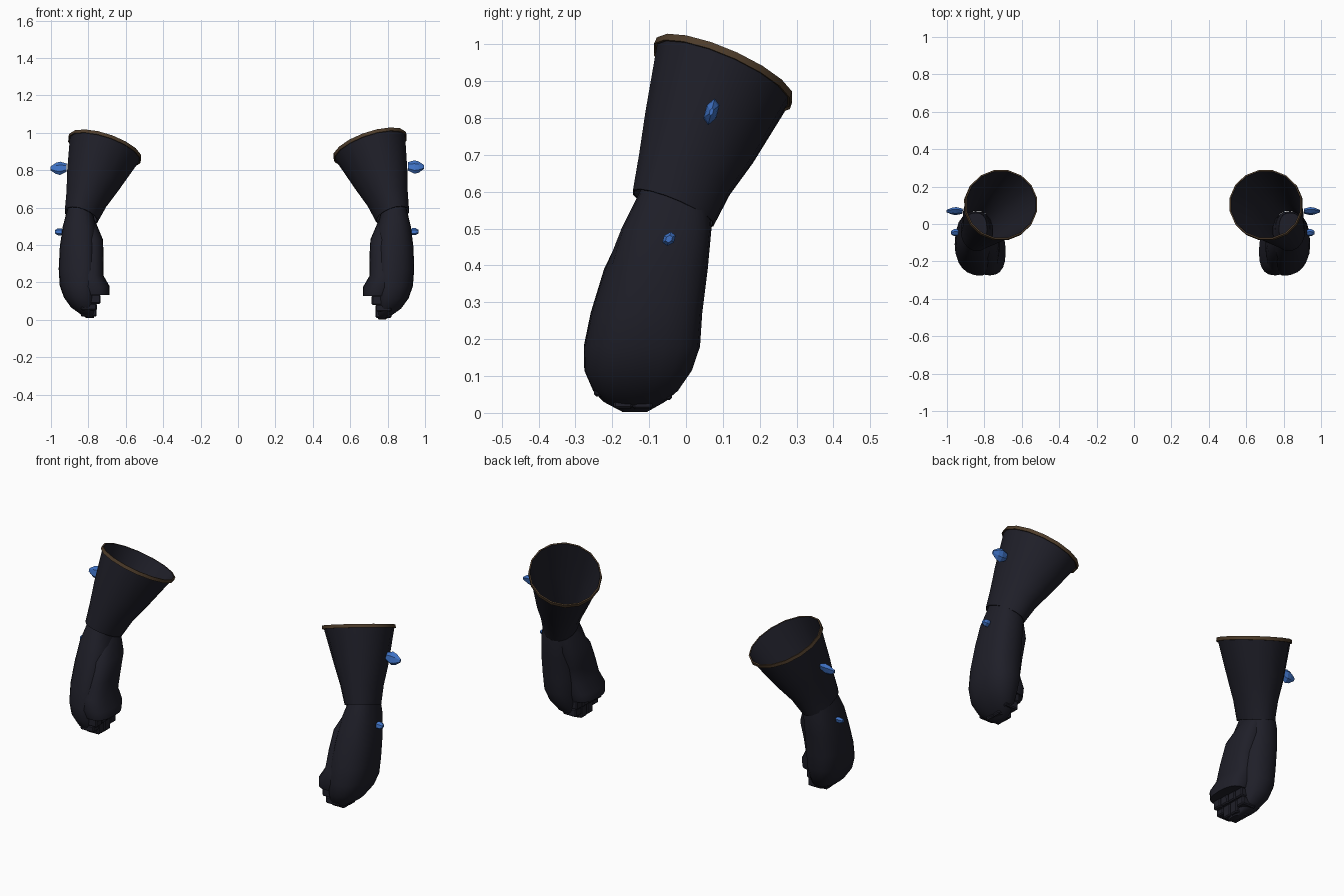
import bpy, bmesh, math

if "Cube" in bpy.data.objects:
    bpy.data.objects.remove(bpy.data.objects["Cube"])


def material(name, rgb):
    m = bpy.data.materials.new(name)
    m.diffuse_color = (*rgb, 1)
    m.use_nodes = True
    m.node_tree.nodes["Principled BSDF"].inputs["Base Color"].default_value = m.diffuse_color
    return m


LEATHER = material("dark leather", (0.0135, 0.0135, 0.0215))
BROWN = material("brown trim", (0.075, 0.045, 0.023))
BLUE = material("blue crystal", (0.05, 0.17, 0.56))


def finish(bm, name, mat, side, angle):
    """Mirror to the wanted side (left hangs slightly wider), fix normals, shade."""
    if side < 0:
        for v in bm.verts:
            v.co.x = -(v.co.x + 0.021 - 0.016 * v.co.z)
            v.co.z = 0.007 + 0.983 * v.co.z
    bmesh.ops.recalc_face_normals(bm, faces=bm.faces)
    me = bpy.data.meshes.new(name)
    bm.to_mesh(me)
    bm.free()
    me.materials.append(mat)
    ob = bpy.data.objects.new(name, me)
    bpy.context.collection.objects.link(ob)
    if angle:
        bpy.ops.object.select_all(action='DESELECT')
        ob.select_set(True)
        bpy.context.view_layer.objects.active = ob
        bpy.ops.object.shade_smooth_by_angle(angle=math.radians(angle))


def loft(rings, name, mat, side, angle=35, closed=False):
    """Skin a list of point rings; cap the ends or join them into a loop."""
    bm = bmesh.new()
    vs = [[bm.verts.new(p) for p in r] for r in rings]
    n = len(vs[0])
    pairs = list(zip(vs, vs[1:]))
    if closed:
        pairs.append((vs[-1], vs[0]))
    for a, b in pairs:
        for i in range(n):
            j = (i + 1) % n
            bm.faces.new((a[i], a[j], b[j], b[i]))
    if not closed:
        bm.faces.new(vs[0])
        bm.faces.new(vs[-1])
    finish(bm, name, mat, side, angle)


def slanted_ring(sec, grow=0.0, lift=0.0, n=16):
    """Elliptic ring on the cuff's sloping plane."""
    cx, cy, cz, rx, ry = sec
    pts = []
    for i in range(n):
        a = math.tau * (i + 0.5) / n
        dx, dy = (rx + grow) * math.cos(a), (ry + grow) * math.sin(a)
        pts.append((cx + dx - 0.27 * lift, cy + dy + 0.36 * lift,
                    cz + 0.3 * dx - 0.4 * dy + 0.9 * lift))
    return pts


def slice_ring(sec, power, skew=0.0, n=20):
    """Rounded-box ring at one height: z, x0, x1, y0, y1; front may be skewed."""
    z, x0, x1, y0, y1 = sec
    pts = []
    for i in range(n):
        a = math.tau * i / n
        c, s = math.cos(a), math.sin(a)
        fx = math.copysign(abs(c) ** (2 / power), c)
        fy = math.copysign(abs(s) ** (2 / power), s)
        x = (x0 + x1) / 2 + fx * (x1 - x0) / 2
        y = (y0 + y1) / 2 + fy * (y1 - y0) / 2
        if fy < 0 and z < 0.45:
            y -= skew * (x - 0.80) * fy
        pts.append((x, y, z))
    return pts


def box(lo, hi, bevel, name, side):
    bm = bmesh.new()
    bmesh.ops.create_cube(bm, size=1)
    for v in bm.verts:
        for k in range(3):
            v.co[k] = (lo[k] + hi[k]) / 2 + v.co[k] * (hi[k] - lo[k])
    bmesh.ops.bevel(bm, geom=bm.edges[:], offset=bevel, segments=1, affect='EDGES')
    finish(bm, name, LEATHER, side, 0)


def crystal(y, z, ry, profile, name, side):
    """Pointed six-sided gem along x; profile holds x, z shift, radius."""
    rings = [[(x, y + ry * r * math.sin(math.tau * i / 6) + 0.25 * r * math.cos(math.tau * i / 6),
               z + dz + r * math.cos(math.tau * i / 6)) for i in range(6)]
             for x, dz, r in profile]
    loft(rings, name, BLUE, side, 0)


CUFF = [(.827, -.035, .556, .089, .111), (.800, -.004, .65, .109, .125),
        (.767, .036, .75, .141, .149), (.704, .104, .933, .192, .183)]
HAND = [(.62, .775, .895, -.115, .06), (.50, .745, .924, -.175, .069),
        (.39, .74, .938, -.228, .059), (.27, .735, .942, -.264, .044),
        (.18, .735, .935, -.282, .038), (.115, .74, .912, -.28, .016),
        (.06, .742, .872, -.252, -.022), (.03, .745, .83, -.22, -.057),
        (.003, .75, .79, -.165, -.105)]
THUMB = [(.54, .755, .85, -.10, .05), (.43, .708, .85, -.185, .035),
         (.325, .702, .85, -.225, .0), (.235, .703, .85, -.26, -.015),
         (.175, .668, .84, -.275, -.02), (.128, .668, .82, -.265, -.035)]

for side, tag in ((1, "right"), (-1, "left")):
    # flared open cuff with thin wall
    outer = [slanted_ring(s) for s in CUFF]
    inner = [slanted_ring(s, -0.004) for s in reversed(CUFF)]
    loft(outer + inner, tag + "_cuff", LEATHER, side, closed=True)
    # brown rim, a thin outer band
    top = CUFF[-1]
    loft([slanted_ring(top, g, h) for g, h in
          ((.005, -.018), (.004, .001), (-.002, .001), (-.001, -.018))],
         tag + "_cuff_rim", BROWN, side, closed=True)
    # hand body and thumb mass
    loft([slice_ring(s, 2.5, .25) for s in HAND], tag + "_hand", LEATHER, side)
    loft([slice_ring(s, 2.5) for s in THUMB], tag + "_thumb", LEATHER, side)
    # curled fingers, two segments each
    for i, low in enumerate((.045, .012, .010, .035)):
        y = -.25 + .053 * i
        box((.735, y, low), (.82, y + .053, .082), .006, f"{tag}_finger_{i}", side)
        box((.715 + .004 * i, y, .080), (.82, y + .053, .13), .006,
            f"{tag}_fingertip_{i}", side)
    # crystals
    crystal(.069, .817, .55, [(.908, .004, .022), (.943, 0, .036),
                              (.966, 0, .030), (.995, 0, .010)],
            tag + "_large_crystal", side)
    crystal(-.046, .472, .95, [(.918, 0, .010), (.933, 0, .019),
                               (.949, 0, .019), (.964, 0, .010)],
            tag + "_small_crystal", side)
